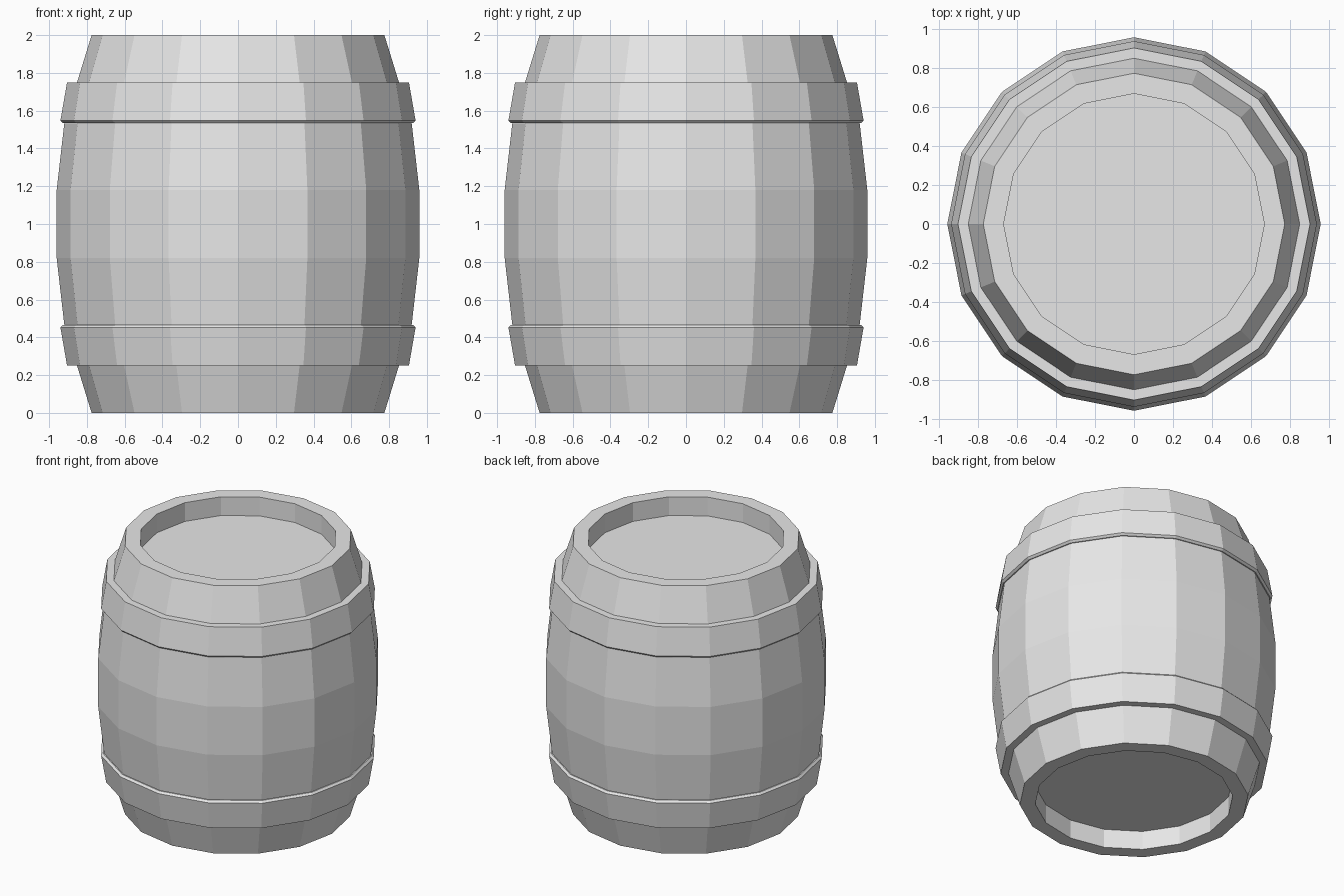
import bpy
import bmesh
from math import cos, sin, tau

SIDES = 16

cube = bpy.data.objects.get("Cube")
if cube:
    bpy.data.objects.remove(cube)

grey = bpy.data.materials.new("light_grey")
grey.use_nodes = True
colour = (0.8, 0.8, 0.8, 1)
grey.diffuse_color = colour
grey.node_tree.nodes["Principled BSDF"].inputs["Base Color"].default_value = colour


def lathe(name, profile, closed):
    """Spin a (radius, height) profile about z; open profiles get end caps."""
    bm = bmesh.new()
    rings = [[bm.verts.new((r * cos(tau * i / SIDES), r * sin(tau * i / SIDES), z))
              for i in range(SIDES)] for r, z in profile]
    pairs = list(zip(rings, rings[1:]))
    if closed:
        pairs.append((rings[-1], rings[0]))
    else:
        bm.faces.new(rings[0])
        bm.faces.new(rings[-1])
    for low, high in pairs:
        for i in range(SIDES):
            j = (i + 1) % SIDES
            bm.faces.new((low[i], low[j], high[j], high[i]))
    bmesh.ops.recalc_face_normals(bm, faces=bm.faces)
    mesh = bpy.data.meshes.new(name)
    bm.to_mesh(mesh)
    bm.free()
    mesh.materials.append(grey)
    obj = bpy.data.objects.new(name, mesh)
    bpy.context.collection.objects.link(obj)
    return obj


def mirrored(points):
    return [(r, 2 - z) for r, z in points]


# Bulging body with a recessed lid at each end
lower = [(0.67, 0.14), (0.67, 0), (0.775, 0), (0.92, 0.47), (0.96, 0.82)]
lathe("barrel_body", lower + mirrored(lower)[::-1], False)

# Two hoops, thicker on the edge facing the middle
hoop = [(0.84, 0.25), (0.905, 0.25), (0.94, 0.452), (0.926, 0.466), (0.89, 0.466)]
lathe("lower_hoop", hoop, True)
lathe("upper_hoop", mirrored(hoop), True)
